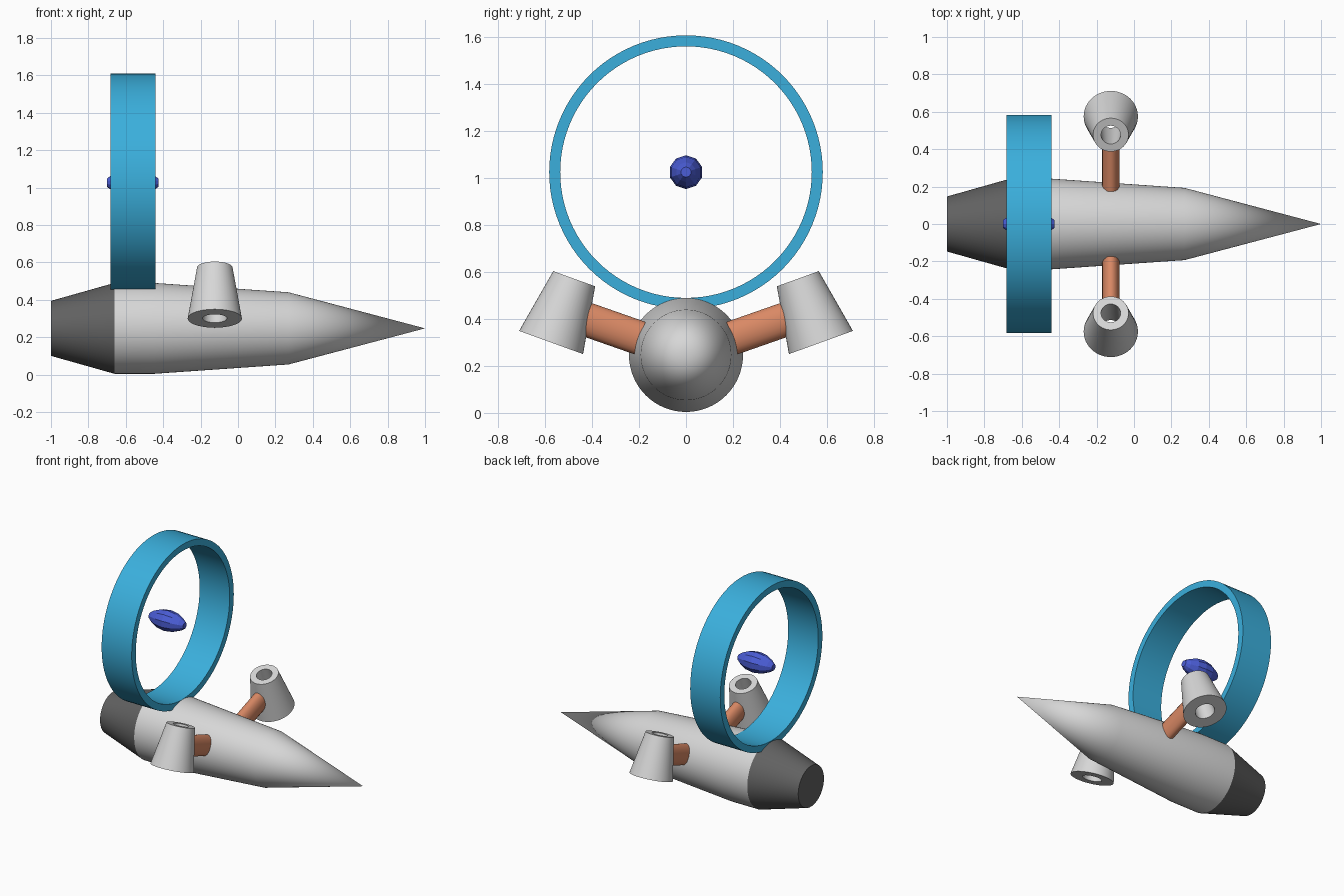
import bpy, bmesh, math
from mathutils import Matrix, Vector

if "Cube" in bpy.data.objects:
    bpy.data.objects.remove(bpy.data.objects["Cube"])


def material(name, rgb):
    m = bpy.data.materials.new(name)
    m.diffuse_color = (*rgb, 1)
    m.use_nodes = True
    m.node_tree.nodes["Principled BSDF"].inputs["Base Color"].default_value = m.diffuse_color
    return m


light_grey = material("light grey", (0.68, 0.68, 0.68))
dark_grey = material("dark grey", (0.12, 0.12, 0.12))
sky_blue = material("sky blue", (0.043, 0.43, 0.72))
copper = material("copper", (0.70, 0.25, 0.13))
royal_blue = material("royal blue", (0.07, 0.11, 0.68))


def lathe(name, profile, mat, origin, axis=(1, 0, 0), sides=64, loop=False,
          caps=(False, False), squash=1.0, smooth=True):
    """Spin (distance along axis, radius) points around an axis.
    Radius 0 makes a tip; squash scales the section along world x."""
    bm = bmesh.new()
    rings = []
    for t, r in profile:
        if r == 0:
            rings.append([bm.verts.new((0, 0, t))] * sides)
        else:
            rings.append([bm.verts.new((r * squash * math.cos(a), r * math.sin(a), t))
                          for a in (2 * math.pi * i / sides for i in range(sides))])
    pairs = list(zip(rings, rings[1:]))
    if loop:
        pairs.append((rings[-1], rings[0]))
    for a, b in pairs:
        for i in range(sides):
            j = (i + 1) % sides
            quad = list(dict.fromkeys((a[i], a[j], b[j], b[i])))
            bm.faces.new(quad)
    if caps[0]:
        bm.faces.new(rings[0][::-1])
    if caps[1]:
        bm.faces.new(rings[-1])
    # local z goes to the axis, local x stays on world x where possible
    z = Vector(axis).normalized()
    x = Vector((0, 0, -1)) if abs(z.x) > 0.9 else Vector((1, 0, 0))
    y = z.cross(x)
    rot = Matrix((x, y, z)).transposed().to_4x4()
    bm.transform(Matrix.Translation(origin) @ rot)
    me = bpy.data.meshes.new(name)
    bm.to_mesh(me)
    bm.free()
    me.materials.append(mat)
    ob = bpy.data.objects.new(name, me)
    bpy.context.collection.objects.link(ob)
    if smooth:
        bpy.ops.object.select_all(action='DESELECT')
        ob.select_set(True)
        bpy.context.view_layer.objects.active = ob
        bpy.ops.object.shade_smooth_by_angle(angle=math.radians(35))
    return ob


# Body: pointed hull and dark tail
lathe("hull", [(-0.66, 0.243), (-0.45, 0.243), (0.27, 0.193), (1.0, 0)],
      light_grey, (0, 0, 0.247))
lathe("tail_cone", [(-1.0, 0.147), (-0.66, 0.243)], dark_grey, (0, 0, 0.247),
      caps=(True, False))

# Large hoop standing on the back, with a faceted gem floating in it
lathe("hoop", [(-0.12, 0.583), (0.12, 0.583), (0.12, 0.536), (-0.12, 0.536)],
      sky_blue, (-0.562, 0, 1.026), sides=96, loop=True)
lathe("gem", [(-0.138, 0.022), (-0.11, 0.042), (-0.06, 0.064), (0, 0.072),
              (0.06, 0.064), (0.11, 0.042), (0.138, 0.022)],
      royal_blue, (-0.563, 0, 1.026), sides=10, caps=(True, True), smooth=False)

# Side arms and hollow tapered pods, mirrored left and right
for side, s in (("left", 1), ("right", -1)):
    lathe(side + "_arm", [(0, 0.073), (0.28, 0.073)], copper,
          (-0.124, s * 0.197, 0.319), axis=(0, s * 0.944, 0.33), sides=20,
          caps=(True, True), squash=0.64)
    lathe(side + "_pod", [(0, 0.145), (0.289, 0.095), (0.289, 0.052), (0, 0.065)],
          light_grey, (-0.124, s * 0.575, 0.30), axis=(0, -s * 0.0985, 0.272),
          sides=48, loop=True)
